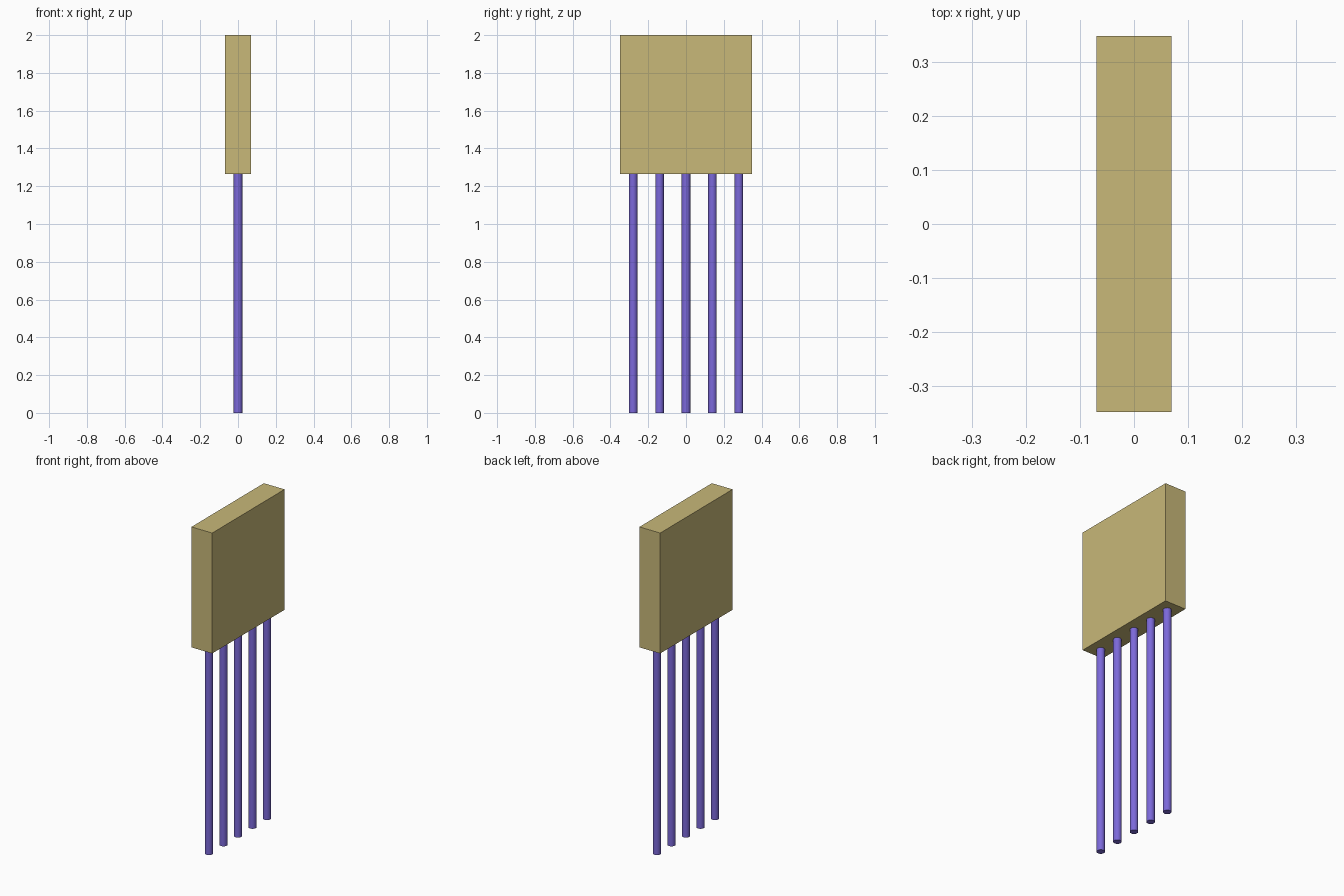
import bpy

if "Cube" in bpy.data.objects:
    bpy.data.objects.remove(bpy.data.objects["Cube"])

BODY_BOTTOM, TOP = 1.265, 2.0
PIN_PITCH, PIN_RADIUS = 0.14, 0.0225


def material(name, color):
    mat = bpy.data.materials.new(name)
    mat.diffuse_color = color
    mat.use_nodes = True
    mat.node_tree.nodes["Principled BSDF"].inputs["Base Color"].default_value = mat.diffuse_color
    return mat


body_mat = material("tan", (0.58, 0.48, 0.19, 1))
pin_mat = material("violet", (0.20, 0.14, 0.70, 1))

# Flat rectangular body
bpy.ops.mesh.primitive_cube_add(size=1, location=(0, 0, (BODY_BOTTOM + TOP) / 2))
body = bpy.context.object
body.name = "body"
body.scale = (0.14, 0.698, TOP - BODY_BOTTOM)
bpy.ops.object.transform_apply(location=False, rotation=False, scale=True)
body.data.materials.append(body_mat)

# Row of five round pins, meeting the underside of the body
for i in range(5):
    bpy.ops.mesh.primitive_cylinder_add(
        vertices=32, radius=PIN_RADIUS, depth=BODY_BOTTOM,
        location=(0, (i - 2) * PIN_PITCH, BODY_BOTTOM / 2))
    pin = bpy.context.object
    pin.name = f"pin_{i + 1}"
    pin.data.materials.append(pin_mat)
    bpy.ops.object.shade_smooth_by_angle()
